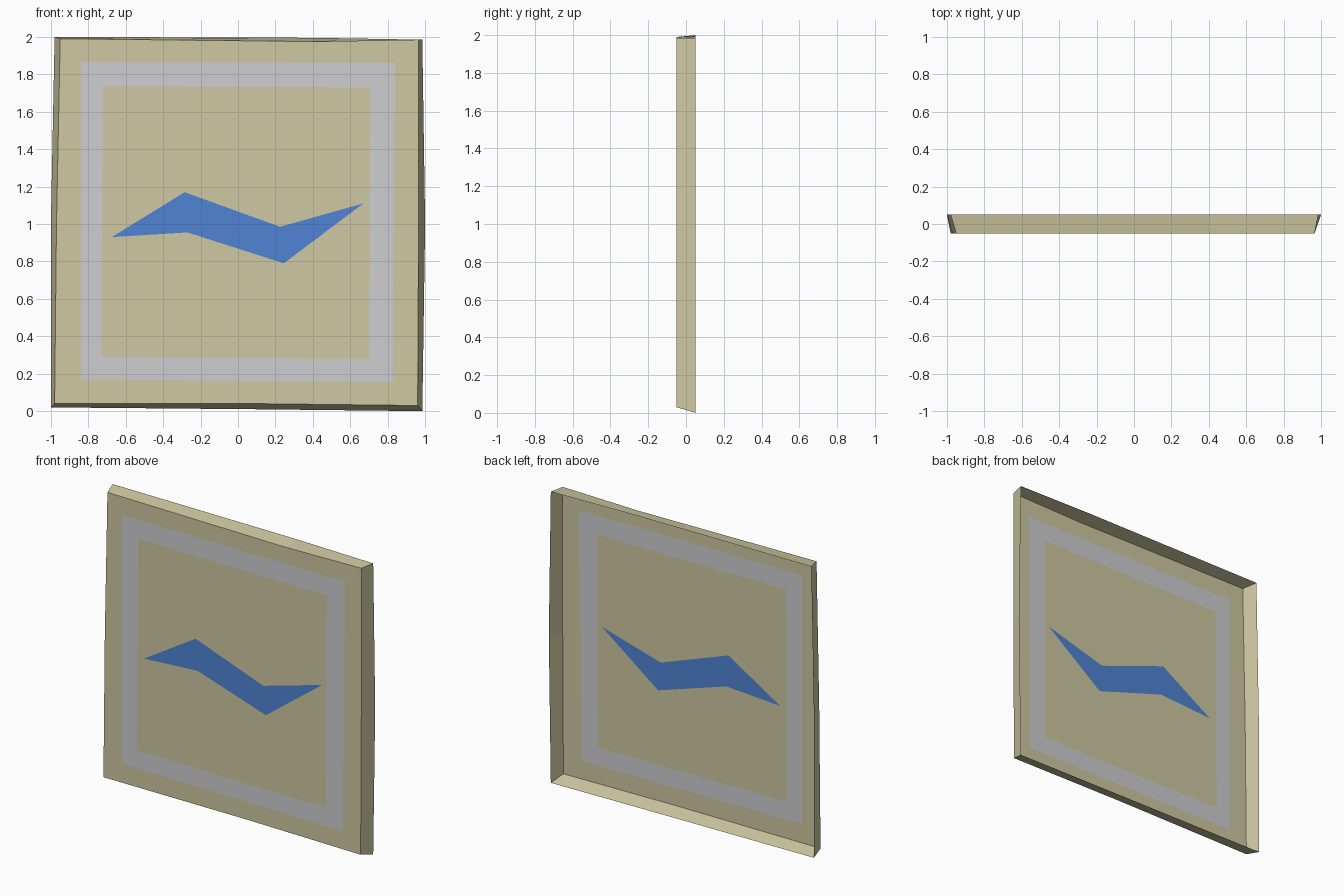
import bpy
import bmesh
from mathutils import Vector
from mathutils.geometry import delaunay_2d_cdt

cube = bpy.data.objects.get("Cube")
if cube:
    bpy.data.objects.remove(cube, do_unlink=True)

FRONT_Y, BACK_Y = -0.05, 0.05


def material(name, rgb):
    mat = bpy.data.materials.new(name)
    mat.use_nodes = True
    mat.diffuse_color = (*rgb, 1)
    mat.node_tree.nodes["Principled BSDF"].inputs["Base Color"].default_value = (*rgb, 1)
    return mat


tan = material("sand", (0.62, 0.58, 0.36))
grey = material("light grey", (0.62, 0.62, 0.64))
blue = material("blue", (0.08, 0.23, 0.66))


def make_object(name, bm, mats):
    mesh = bpy.data.meshes.new(name)
    bm.to_mesh(mesh)
    bm.free()
    for mat in mats:
        mesh.materials.append(mat)
    obj = bpy.data.objects.new(name, mesh)
    bpy.context.collection.objects.link(obj)
    return obj


# Outlines run counter-clockwise from the bottom left, as (x, z)
panel = [(-0.98, 0.04), (0.1, 0.04), (0.96, 0.03), (0.965, 1.0),
         (0.965, 1.985), (0.4, 1.975), (-0.95, 1.99), (-0.97, 1.0)]
rim = [(-1, 0.02), (0.1, 0.01), (0.985, 0.0), (1, 1.0),
       (0.985, 1.985), (0.4, 1.995), (-0.98, 2.0), (-1, 1.0)]
border_outer = [(-0.84, 0.17), (0.825, 0.155), (0.84, 1.86), (-0.84, 1.865)]
border_inner = [(-0.73, 0.29), (0.70, 0.28), (0.705, 1.73), (-0.72, 1.735)]
zigzag = [(-0.675, 0.93), (-0.27, 0.955), (0.245, 0.79),
          (0.67, 1.11), (0.225, 0.985), (-0.285, 1.17)]

# Front panel: one flat sheet cut along the border and the zigzag
points, loops = [], []
for outline in (panel, border_outer, border_inner, zigzag):
    loops.append(list(range(len(points), len(points) + len(outline))))
    points += [Vector(p) for p in outline]
verts, _, faces, _, _, sources = delaunay_2d_cdt(points, [], loops, 1, 1e-5)

bm = bmesh.new()
bm_verts = [bm.verts.new((p.x, FRONT_Y, p.y)) for p in verts]
slot_of_loop = (0, 1, 0, 2)
for face, source in zip(faces, sources):
    new = bm.faces.new([bm_verts[i] for i in face])
    new.material_index = slot_of_loop[max(source)]
make_object("front_panel", bm, (tan, grey, blue))

# Flared side walls, open at the back
bm = bmesh.new()
near = [bm.verts.new((x, FRONT_Y, z)) for x, z in panel]
far = [bm.verts.new((x, BACK_Y, z)) for x, z in rim]
for i in range(len(near)):
    j = (i + 1) % len(near)
    bm.faces.new((near[j], near[i], far[i], far[j]))
make_object("side_walls", bm, (tan,))
